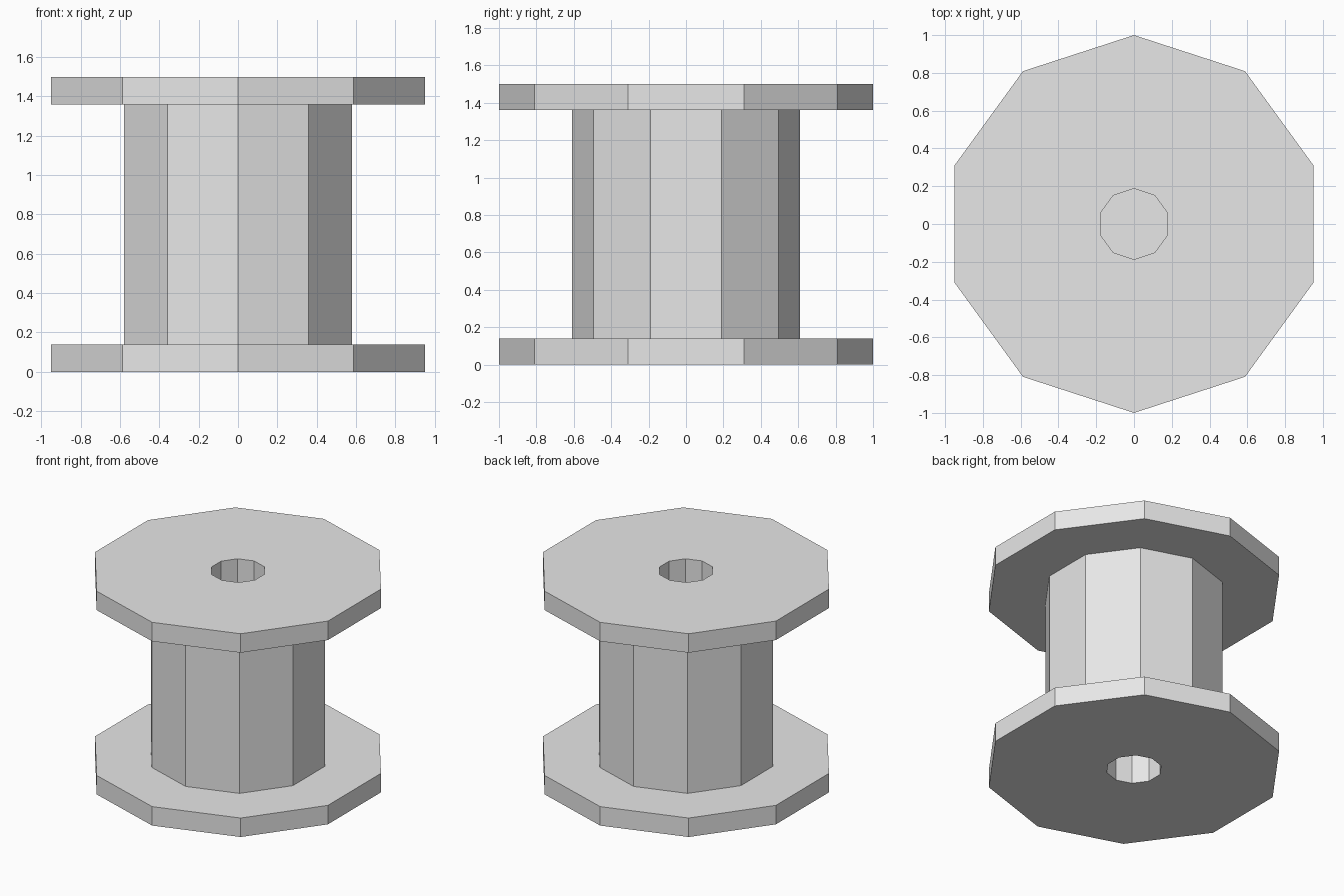
import bpy
import bmesh
from math import cos, sin, pi

SIDES = 10
HEIGHT = 1.5
THICK = 0.14
R_FLANGE, R_CORE, R_HOLE = 1.0, 0.61, 0.187

cube = bpy.data.objects.get("Cube")
if cube:
    bpy.data.objects.remove(cube, do_unlink=True)

grey = bpy.data.materials.new("light_grey")
grey.use_nodes = True
colour = (0.8, 0.8, 0.8, 1)
grey.diffuse_color = colour
grey.node_tree.nodes["Principled BSDF"].inputs["Base Color"].default_value = colour


def lathe(name, profile, closed=True, cap_ends=False):
    """Turn a (radius, z) profile into a flat-faced ten-sided solid."""
    bm = bmesh.new()
    rings = []
    for r, z in profile:
        angles = [pi / 2 + 2 * pi * i / SIDES for i in range(SIDES)]
        rings.append([bm.verts.new((r * cos(a), r * sin(a), z)) for a in angles])
    pairs = list(zip(rings, rings[1:]))
    if closed:
        pairs.append((rings[-1], rings[0]))
    for a, b in pairs:
        for i in range(SIDES):
            j = (i + 1) % SIDES
            bm.faces.new((a[i], a[j], b[j], b[i]))
    if cap_ends:
        bm.faces.new(rings[0])
        bm.faces.new(rings[-1])
    bmesh.ops.recalc_face_normals(bm, faces=bm.faces)
    mesh = bpy.data.meshes.new(name)
    bm.to_mesh(mesh)
    bm.free()
    mesh.materials.append(grey)
    obj = bpy.data.objects.new(name, mesh)
    bpy.context.collection.objects.link(obj)
    return obj


# End flanges, each with a central hole
for name, z in (("bottom_flange", 0), ("top_flange", HEIGHT - THICK)):
    lathe(name, [(R_HOLE, z), (R_FLANGE, z),
                 (R_FLANGE, z + THICK), (R_HOLE, z + THICK)])

# Hollow core between the flanges
low, high = THICK, HEIGHT - THICK
lathe("core", [(R_HOLE, low), (R_CORE, low), (R_CORE, high), (R_HOLE, high)])

# Thin web closing the bore halfway along
mid = HEIGHT / 2
lathe("bore_web", [(R_HOLE, mid - 0.01), (R_HOLE, mid + 0.01)],
      closed=False, cap_ends=True)
